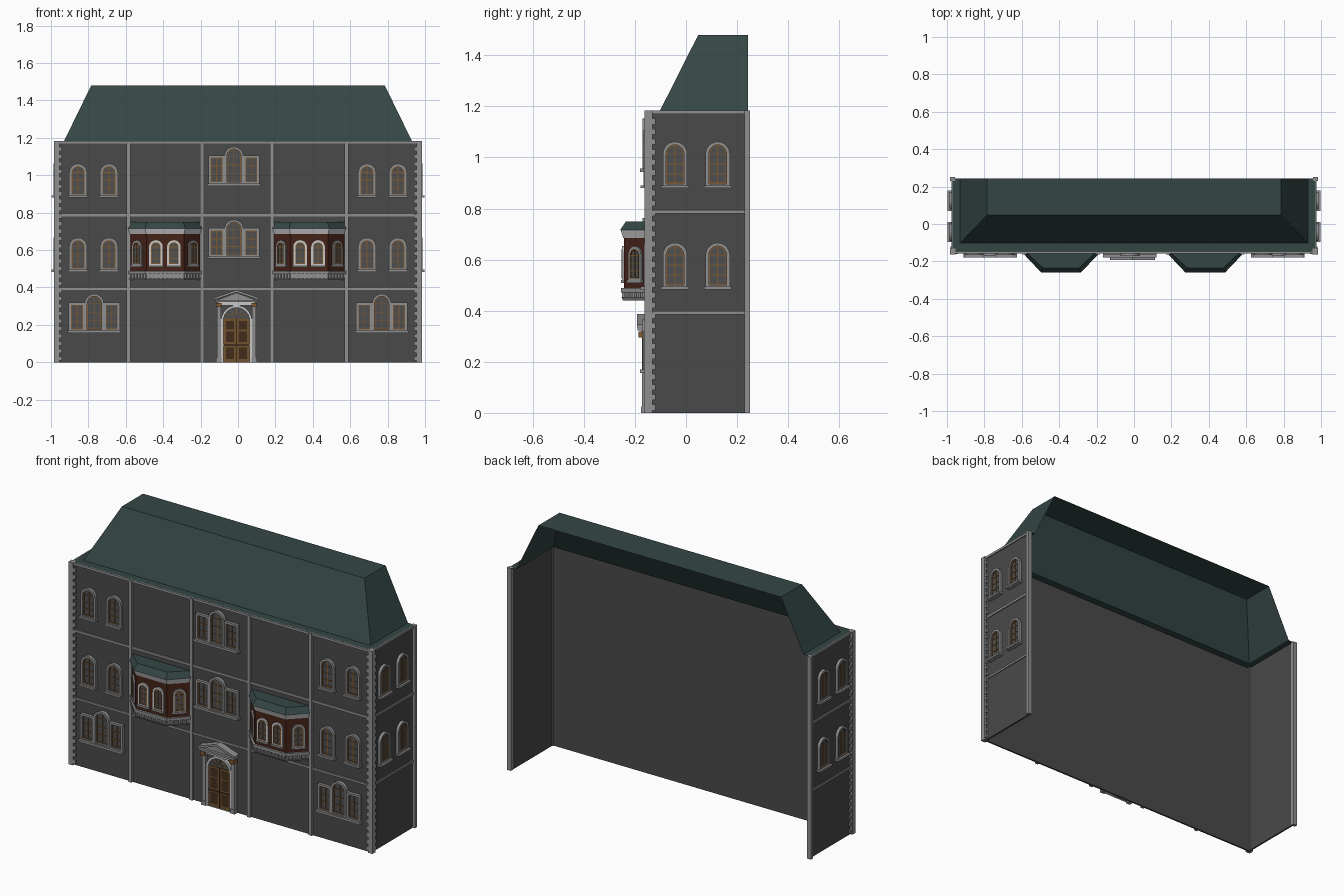
import bpy, bmesh, math
from mathutils import Matrix, Vector

if "Cube" in bpy.data.objects:
    bpy.data.objects.remove(bpy.data.objects["Cube"])

COLS = {'wall grey': (.068, .068, .068), 'trim grey': (.28, .28, .28), 'roof green': (.034, .062, .06),
        'glass grey': (.075, .078, .075), 'sash brown': (.22, .10, .03), 'bay brown': (.06, .017, .009),
        'pale stone': (.58, .58, .58), 'door brown': (.17, .085, .028), 'panel brown': (.055, .026, .012)}
MATS = {}
for n, c in COLS.items():
    MATS[n] = bpy.data.materials.new(n)
    MATS[n].diffuse_color = (*c, 1)

WALL_Y, WALL_X, TOP = -.15, .97, 1.18


class Part:
    """Collects solids of several colours in one mesh; local x = across, z = up, -y = outward."""
    def __init__(self, name, M=Matrix()):
        self.name, self.M, self.bm, self.mats = name, M, bmesh.new(), []

    def face(self, pts, mat):
        if mat not in self.mats:
            self.mats.append(mat)
        f = self.bm.faces.new([self.bm.verts.new(p) for p in pts])
        f.material_index = self.mats.index(mat)

    def loft(self, a, b, mat, caps=True):
        n = len(a)
        for i in range(n):
            j = (i + 1) % n
            self.face([a[i], a[j], b[j], b[i]], mat)
        if caps:
            self.face(a[::-1], mat)
            self.face(b, mat)

    def box(self, x0, x1, y0, y1, z0, z1, mat):
        q = lambda z: [(x0, y0, z), (x1, y0, z), (x1, y1, z), (x0, y1, z)]
        self.loft(q(z0), q(z1), mat)

    def plate(self, pts, d0, d1, mat):      # outline pushed outward from d0 to d1
        self.loft([(x, -d0, z) for x, z in pts], [(x, -d1, z) for x, z in pts], mat)

    def ring(self, out, inn, d0, d1, mat):  # hollow frame
        P = lambda pts, d: [(x, -d, z) for x, z in pts]
        self.loft(P(out, d0), P(out, d1), mat, False)
        self.loft(P(out, d1), P(inn, d1), mat, False)
        self.loft(P(inn, d1), P(inn, d0), mat, False)

    def done(self):
        bmesh.ops.remove_doubles(self.bm, verts=self.bm.verts, dist=1e-5)
        bmesh.ops.recalc_face_normals(self.bm, faces=self.bm.faces)
        me = bpy.data.meshes.new(self.name)
        self.bm.to_mesh(me)
        for m in self.mats:
            me.materials.append(MATS[m])
        ob = bpy.data.objects.new(self.name, me)
        ob.matrix_world = self.M
        bpy.context.collection.objects.link(ob)


def place(x, y, z, ang=0):
    return Matrix.Translation((x, y, z)) @ Matrix.Rotation(ang, 4, 'Z')


def outline(cx, w, h, t=0, arch=True, base=None):
    r = w / 2 - t
    b = t if base is None else base
    if not arch:
        return [(cx - r, b), (cx + r, b), (cx + r, h - t), (cx - r, h - t)]
    c = h - w / 2
    return [(cx - r, b), (cx + r, b)] + [(cx + r * math.cos(k * math.pi / 12), c + r * math.sin(k * math.pi / 12))
                                         for k in range(13)]


def light(p, cx, w, h, arch, frame='trim grey', t=.013, depth=.016):
    """One glazed light: stone frame, glass, brown sash and bars."""
    o = lambda k: outline(cx, w, h, k, arch)
    p.ring(o(0), o(t), 0, depth, frame)
    p.plate(o(t), .001, .004, 'glass grey')
    p.ring(o(t), o(t + .004), .003, .009, 'sash brown')
    r = w / 2 - t
    top = h - w / 2 if arch else h - t
    p.box(cx - .0018, cx + .0018, -.008, -.003, t, h - t, 'sash brown')
    for f in (.33, .66, 1) if arch else (.33, .66):
        z = t + (top - t) * f
        p.box(cx - r, cx + r, -.008, -.003, z - .0018, z + .0018, 'sash brown')


def arched_window(M):
    p = Part('arched_window', M)
    light(p, 0, .095, .178, True)
    p.box(-.054, .054, -.028, 0, -.004, .007, 'trim grey')
    p.done()


def triple_window(M):
    p = Part('triple_window', M)
    for s in (-1, 1):
        light(p, s * .093, .088, .157, False)
    light(p, 0, .102, .203, True, depth=.02)
    p.box(-.143, .143, -.03, 0, -.006, .007, 'trim grey')
    p.done()


# walls, open at the back
w = Part('walls')
w.box(-WALL_X, WALL_X, WALL_Y, WALL_Y + .01, 0, TOP, 'wall grey')
for s in (-1, 1):
    a, b = sorted((s * WALL_X, s * (WALL_X - .01)))
    w.box(a, b, WALL_Y, .245, 0, TOP, 'wall grey')
w.done()

# string courses and wall strips
t = Part('trim_bands')
for z, h in ((.386, .012), (.78, .014), (TOP - .01, .014)):
    t.box(-.975, .975, WALL_Y - .008, WALL_Y, z, z + h, 'trim grey')
    for s in (-1, 1):
        a, b = sorted((s * WALL_X, s * (WALL_X + .006)))
        t.box(a, b, WALL_Y, .245, z, z + h, 'trim grey')
for x in (-.586, -.192, .182, .58):
    t.box(x - .01, x + .01, WALL_Y - .012, WALL_Y, 0, TOP, 'trim grey')
t.done()

# corner posts with toothed stones, plain rear posts
q = Part('corner_quoins')
for s in (-1, 1):
    def sbox(x0, x1, *r):
        a, b = sorted((s * x0, s * x1))
        q.box(a, b, *r, 'trim grey')
    sbox(.955, .984, WALL_Y - .013, -.132, 0, TOP + .004)
    sbox(.958, .984, .23, .25, 0, TOP + .004)
    for i in range(29):
        z = .01 + i * .04
        sbox(.94, .956, WALL_Y - .01, WALL_Y, z, z + .022)
        sbox(.969, .981, -.134, -.12, z, z + .022)
q.done()

# roof shell: ledge, slopes and flat top, open at the back
r = Part('main_roof')
prof = [(.972, -.148, TOP + .003), (.93, -.102, TOP + .003), (.785, .048, 1.48)]
for (x0, y0, z0), (x1, y1, z1) in zip(prof, prof[1:]):
    r.face([(-x0, y0, z0), (x0, y0, z0), (x1, y1, z1), (-x1, y1, z1)], 'roof green')
    for s in (-1, 1):
        r.face([(s * x0, y0, z0), (s * x0, .243, z0), (s * x1, .243, z1), (s * x1, y1, z1)], 'roof green')
r.face([(-.785, .048, 1.48), (.785, .048, 1.48), (.785, .243, 1.48), (-.785, .243, 1.48)], 'roof green')
r.done()

# windows
for z in (.488, .884):
    for x in (.69, .855):
        for s in (-1, 1):
            arched_window(place(s * x, WALL_Y, z))
    for y in (-.043, .124):
        for s in (-1, 1):
            arched_window(place(s * WALL_X, y, z, s * math.pi / 2))
for x, z in ((-.022, .95), (-.022, .56), (-.768, .163), (.768, .163)):
    triple_window(place(x, WALL_Y, z))

# bay windows
FRONT = -.243


def bay_outline(d, z):
    return [(-.195 - d, WALL_Y, z), (-.1 - d * .5, FRONT - d, z), (.1 + d * .5, FRONT - d, z), (.195 + d, WALL_Y, z)]


for cx in (-.39, .381):
    p = Part('bay_body', place(cx, 0, 0))
    for z0, z1, d0, d1, m in ((.44, .452, .004, .01, 'trim grey'), (.452, .472, 0, 0, 'trim grey'),
                              (.472, .488, .012, .012, 'trim grey'), (.488, .685, 0, 0, 'bay brown'),
                              (.685, .716, .003, .013, 'pale stone'), (.716, .75, .015, -.008, 'roof green')):
        p.loft(bay_outline(d0, z0), bay_outline(d1, z1), m)
    # dentils along the base
    o = [Vector(v) for v in bay_outline(.004, .452)]
    for a, b in zip(o, o[1:]):
        n = max(3, round((b - a).length / .022))
        for i in range(n):
            c = a.lerp(b, (i + .5) / n)
            p.box(c.x - .005, c.x + .005, c.y - .004, c.y + .004, .452, .472, 'trim grey')
    p.done()
    ang = math.atan2(WALL_Y - FRONT, .095)
    for x, y, a in ((-.049, FRONT, 0), (.047, FRONT, 0), (-.1475, (FRONT + WALL_Y) / 2, -ang),
                    (.1475, (FRONT + WALL_Y) / 2, ang)):
        p = Part('bay_window', place(cx + x, y, .515, a))
        light(p, 0, .073, .138, True, 'pale stone' if a == 0 else 'trim grey', .011, .008)
        p.box(-.04, .04, -.012, 0, -.006, .005, 'trim grey')
        p.done()

# entrance: leaves with panels, fanlight, arch, pilasters and pediment
d = Part('front_door', place(-.008, WALL_Y, 0))
d.ring(outline(0, .166, .305, 0, base=0), outline(0, .166, .305, .013, base=0), 0, .018, 'pale stone')
d.plate(outline(0, .166, .305, .013, base=.225), .001, .004, 'glass grey')
d.box(-.07, .07, -.008, 0, 0, .235, 'door brown')
for k in range(1, 6):
    a = k * math.pi / 6
    u, v = math.cos(a), math.sin(a)
    d.plate([(.02 * u - .002 * v, .235 + .02 * v + .002 * u), (.02 * u + .002 * v, .235 + .02 * v - .002 * u),
             (.062 * u + .002 * v, .232 + .055 * v - .002 * u), (.062 * u - .002 * v, .232 + .055 * v + .002 * u)],
            .004, .008, 'sash brown')
for s in (-1, 1):
    a, b = sorted((s * .013, s * .057))
    for z0, z1 in ((.018, .08), (.108, .165), (.175, .222)):
        d.box(a, b, -.01, -.007, z0, z1, 'panel brown')
    a, b = sorted((s * .083, s * .105))
    d.box(a, b, -.022, 0, 0, .315, 'trim grey')
    a, b = sorted((s * .08, s * .109))
    d.box(a, b, -.026, 0, 0, .025, 'trim grey')
    d.box(a, b, -.036, 0, .295, .318, 'sash brown')
d.box(-.07, .07, -.011, 0, .088, .098, 'panel brown')
d.box(-.0015, .0015, -.0105, 0, 0, .235, 'panel brown')
d.box(-.1, .1, -.024, 0, .305, .325, 'pale stone')
d.box(-.115, .115, -.04, 0, .322, .334, 'trim grey')
d.plate([(-.1, .334), (.1, .334), (0, .372)], 0, .025, 'trim grey')
for s in (-1, 1):
    d.plate([(s * .119, .334), (0, .374), (0, .387), (s * .119, .346)], 0, .042, 'trim grey')
d.done()

for m in bpy.data.materials:
    if m.users and not m.is_grease_pencil:
        m.use_nodes = True
        m.node_tree.nodes["Principled BSDF"].inputs["Base Color"].default_value = m.diffuse_color
